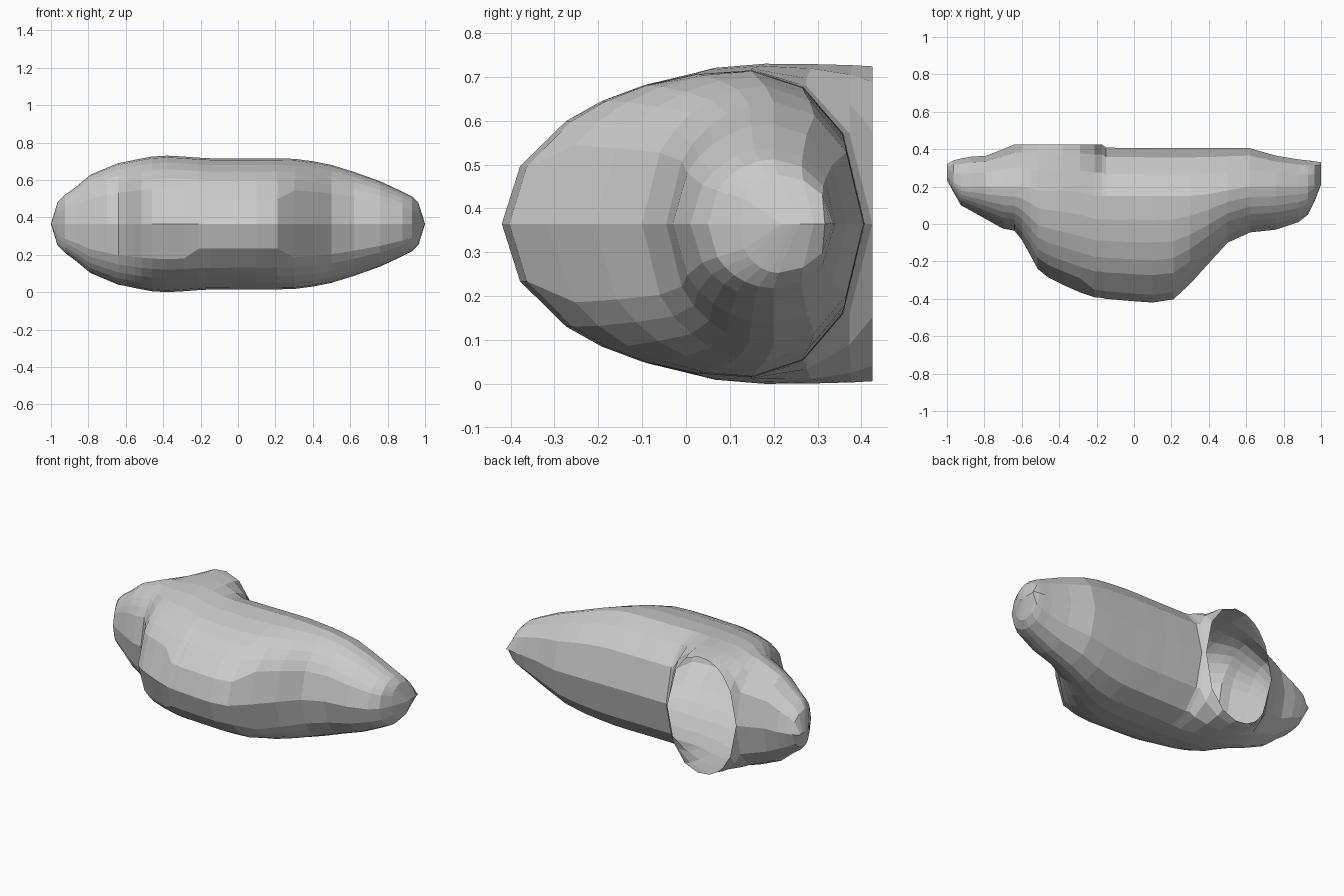
import bpy, bmesh, math

MID = 0.365            # height of the mirror plane
RIM_Y = 0.425          # back plane of the open mouth
MOUTH_X, MOUTH_RX, MOUTH_RZ = -0.405, 0.235, 0.36

# Stations along the body: x, front y, widest y, back y, half height
STATIONS = [
    (-1.00, 0.235, 0.27, 0.32, 0.00), (-0.965, 0.17, 0.22, 0.34, 0.115),
    (-0.925, 0.10, 0.20, 0.35, 0.155), (-0.87, 0.07, 0.20, 0.36, 0.195),
    (-0.79, 0.025, 0.20, 0.365, 0.262), (-0.70, -0.025, 0.20, 0.40, 0.30),
    (-0.64, -0.035, 0.20, RIM_Y, 0.325), (-0.60, -0.085, 0.20, RIM_Y, 0.332),
    (-0.55, -0.175, 0.19, RIM_Y, 0.343), (-0.515, -0.24, 0.18, RIM_Y, 0.35),
    (-0.46, -0.285, 0.18, RIM_Y, 0.36), (-0.38, -0.325, 0.18, RIM_Y, 0.365),
    (-0.29, -0.365, 0.17, RIM_Y, 0.36), (-0.21, -0.392, 0.15, RIM_Y, 0.354),
    (-0.17, -0.395, 0.15, RIM_Y, 0.352), (-0.15, -0.40, 0.15, 0.408, 0.351),
    (0.00, -0.413, 0.15, 0.407, 0.35), (0.10, -0.42, 0.15, 0.405, 0.35),
    (0.21, -0.403, 0.15, 0.405, 0.35), (0.30, -0.32, 0.15, 0.405, 0.348),
    (0.40, -0.21, 0.16, 0.405, 0.335), (0.50, -0.10, 0.18, 0.405, 0.315),
    (0.62, -0.045, 0.20, 0.405, 0.278), (0.76, -0.03, 0.20, 0.365, 0.228),
    (0.88, 0.01, 0.20, 0.345, 0.172), (0.93, 0.05, 0.20, 0.34, 0.147),
    (0.965, 0.12, 0.21, 0.335, 0.112), (1.00, 0.21, 0.26, 0.33, 0.00),
]
BACK_ANGLES = (90, 63, 36, 0)


def half_section(x, front, wide, back, h):
    """Upper outline of one slice, from the front edge to the back edge or mouth rim."""
    t = (x - MOUTH_X) / MOUTH_RX
    rim = 0.0
    if abs(t) < 0.995:
        rim = min(h, MOUTH_RZ * math.sqrt(1 - abs(t) ** (2.3 if t > 0 else 2)))
    pinch = 1.5 if rim else 1.0      # the neck dips in behind the mouth rim
    ridge = 22 if -0.25 < x < 0.25 else 31
    pts = []
    for deg in (0, ridge, 42, 53, 64, 77):
        a = math.radians(deg)
        pts.append((x, wide - (wide - front) * math.cos(a), h * math.sin(a)))
    for deg in BACK_ANGLES:
        a = math.radians(deg)
        pts.append((x, wide + (back - wide) * math.cos(a),
                    rim + (h - rim) * math.sin(a) ** pinch))
    return pts


# Hollow body, upper and lower halves mirrored, left open at the mouth
bm = bmesh.new()
for side in (1, -1):
    rows = [[bm.verts.new((x, y, MID + side * z)) for x, y, z in half_section(*s)]
            for s in STATIONS]
    for r0, r1 in zip(rows, rows[1:]):
        for k in range(len(r0) - 1):
            quad = [r0[k], r1[k], r1[k + 1], r0[k + 1]]
            bm.faces.new(quad if side == 1 else quad[::-1])
bmesh.ops.remove_doubles(bm, verts=bm.verts, dist=0.0005)
bmesh.ops.dissolve_degenerate(bm, edges=bm.edges, dist=0.0005)

mesh = bpy.data.meshes.new("hollow_body")
bm.to_mesh(mesh)
bm.free()
body = bpy.data.objects.new("hollow_body", mesh)
bpy.context.collection.objects.link(body)

# Plain grey surface
grey = bpy.data.materials.new("plain grey")
grey.diffuse_color = (0.6, 0.6, 0.6, 1)
mesh.materials.append(grey)
